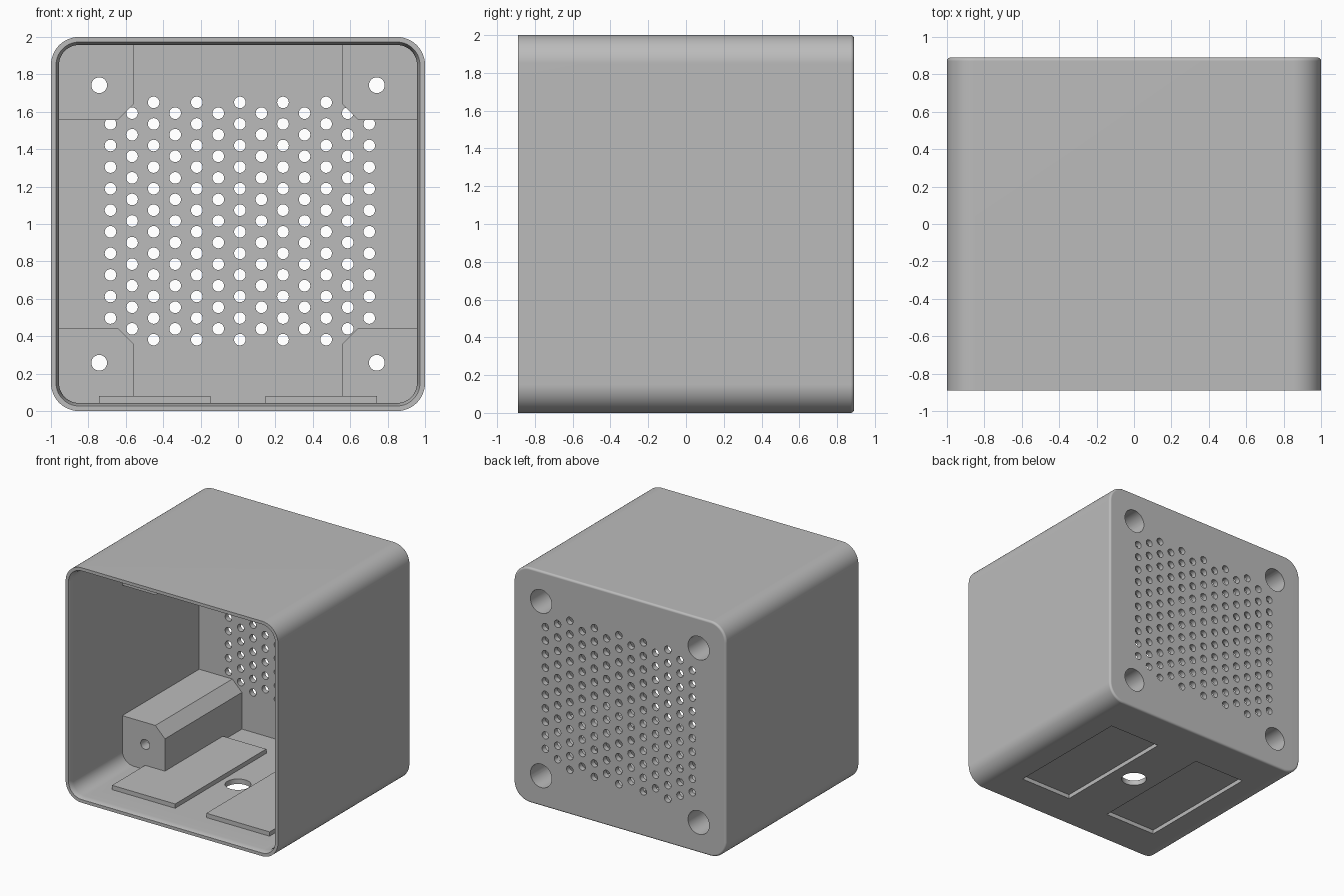
import bpy, bmesh, math
from mathutils import Matrix, Vector

cube = bpy.data.objects.get("Cube")
if cube:
    bpy.data.objects.remove(cube, do_unlink=True)

grey = bpy.data.materials.new("mid_grey")
grey.use_nodes = True
grey.diffuse_color = (0.5, 0.5, 0.5, 1)
grey.node_tree.nodes["Principled BSDF"].inputs["Base Color"].default_value = (0.5, 0.5, 0.5, 1)

BACK, FRONT, INNER_BACK = 0.89, -0.89, 0.845
POST_FRONT, SCREW = -0.19, 0.742


def make_object(name, bm):
    bmesh.ops.recalc_face_normals(bm, faces=bm.faces)
    mesh = bpy.data.meshes.new(name)
    bm.to_mesh(mesh)
    bm.free()
    mesh.materials.append(grey)
    obj = bpy.data.objects.new(name, mesh)
    bpy.context.collection.objects.link(obj)
    return obj


def arc(cx, cz, r, start, steps=12):
    angles = [start + math.pi / 2 * i / steps for i in range(steps + 1)]
    return [(cx + r * math.cos(a), cz + r * math.sin(a)) for a in angles]


def rounded_square(half, r):
    c, pts = half - r, []
    for k, (sx, sz) in enumerate([(1, 1), (-1, 1), (-1, -1), (1, -1)]):
        pts += arc(sx * c, sz * c, r, k * math.pi / 2)
    return pts


def loft(bm, sections):
    """Join outlines given as (points, y) and cap both ends."""
    rings = [[bm.verts.new((x, y, z + 1)) for x, z in pts] for pts, y in sections]
    for a, b in zip(rings, rings[1:]):
        for i in range(len(a)):
            j = (i + 1) % len(a)
            bm.faces.new((a[i], a[j], b[j], b[i]))
    bm.faces.new(rings[0])
    bm.faces.new(rings[-1])


def cylinder(bm, centre, r, depth, sides, along_y=True):
    turn = Matrix.Rotation(math.pi / 2, 4, 'X') if along_y else Matrix.Identity(4)
    bmesh.ops.create_cone(bm, cap_ends=True, segments=sides, radius1=r, radius2=r,
                          depth=depth, matrix=Matrix.Translation(centre) @ turn)


def box(bm, low, high):
    low, high = Vector(low), Vector(high)
    bmesh.ops.create_cube(bm, size=1, matrix=Matrix.Translation((low + high) / 2)
                          @ Matrix.Diagonal((*(high - low), 1)))


def combine(target, tool, operation):
    mod = target.modifiers.new(tool.name, 'BOOLEAN')
    mod.object, mod.operation, mod.solver = tool, operation, 'EXACT'
    bpy.context.view_layer.objects.active = target
    bpy.ops.object.modifier_apply(modifier=mod.name)
    bpy.data.objects.remove(tool, do_unlink=True)


# Open-fronted shell: inside, tapered lip, rim, outside, softened back edge
sections = [(rounded_square(0.957, 0.107), INNER_BACK),
            (rounded_square(0.957, 0.107), FRONT + 0.04),
            (rounded_square(0.973, 0.123), FRONT),
            (rounded_square(1.0, 0.15), FRONT)]
fillet = 0.018
for i in range(5):
    a = math.pi / 2 * i / 4
    inset = fillet * (1 - math.cos(a))
    sections.append((rounded_square(1 - inset, 0.15 - inset),
                     BACK - fillet + fillet * math.sin(a)))
bm = bmesh.new()
loft(bm, sections)
housing = make_object("housing", bm)

# Screw posts in the four corners, each with one chamfered edge
bm = bmesh.new()
profile = arc(0.85, 0.85, 0.12, 0) + [(0.555, 0.97), (0.555, 0.645),
                                      (0.645, 0.555), (0.97, 0.555)]
for sx in (-1, 1):
    for sz in (-1, 1):
        pts = [(sx * x, sz * z) for x, z in profile]
        loft(bm, [(pts, POST_FRONT), (pts, INNER_BACK + 0.015)])
combine(housing, make_object("screw_posts", bm), 'UNION')

# Raised floor pads
bm = bmesh.new()
for x in (-0.742, 0.147):
    box(bm, (x, -0.635, 0.02), (x + 0.595, 0.59, 0.08))
combine(housing, make_object("floor_pads", bm), 'UNION')

# Pad recesses underneath and the round cable hole
bm = bmesh.new()
for x in (-0.69, 0.2):
    box(bm, (x, -0.58, -0.05), (x + 0.49, 0.54, 0.035))
cylinder(bm, (0, 0, 0), 0.1, 0.3, 40, along_y=False)
combine(housing, make_object("floor_cutter", bm), 'DIFFERENCE')

# Screw holes through the posts
bm = bmesh.new()
for sx in (-1, 1):
    for sz in (-1, 1):
        cylinder(bm, (sx * SCREW, 0.3, 1 + sz * SCREW), 0.042, 1.8, 32)
combine(housing, make_object("screw_cutter", bm), 'DIFFERENCE')

# Wide bores for the screw heads from the back
bm = bmesh.new()
for sx in (-1, 1):
    for sz in (-1, 1):
        cylinder(bm, (sx * SCREW, 0.5, 1 + sz * SCREW), 0.1, 1.2, 40)
combine(housing, make_object("bore_cutter", bm), 'DIFFERENCE')

# Staggered vent holes in the back wall
bm = bmesh.new()
pitch = 0.1153
for col in range(-6, 7):
    count = 11 if col % 2 else (10 if abs(col) == 6 else 12)
    for row in range(count):
        z = 1.016 + (row - (count - 1) / 2) * pitch
        cylinder(bm, (0.01 + col * pitch, 0.88, z), 0.031, 0.12, 24)
combine(housing, make_object("vent_cutter", bm), 'DIFFERENCE')

# Smooth the rounded parts, keep the edges crisp
bpy.ops.object.select_all(action='DESELECT')
housing.select_set(True)
bpy.context.view_layer.objects.active = housing
bpy.ops.object.shade_smooth_by_angle(angle=math.radians(30))
weighted = housing.modifiers.new("weighted_normals", 'WEIGHTED_NORMAL')
weighted.keep_sharp = True
